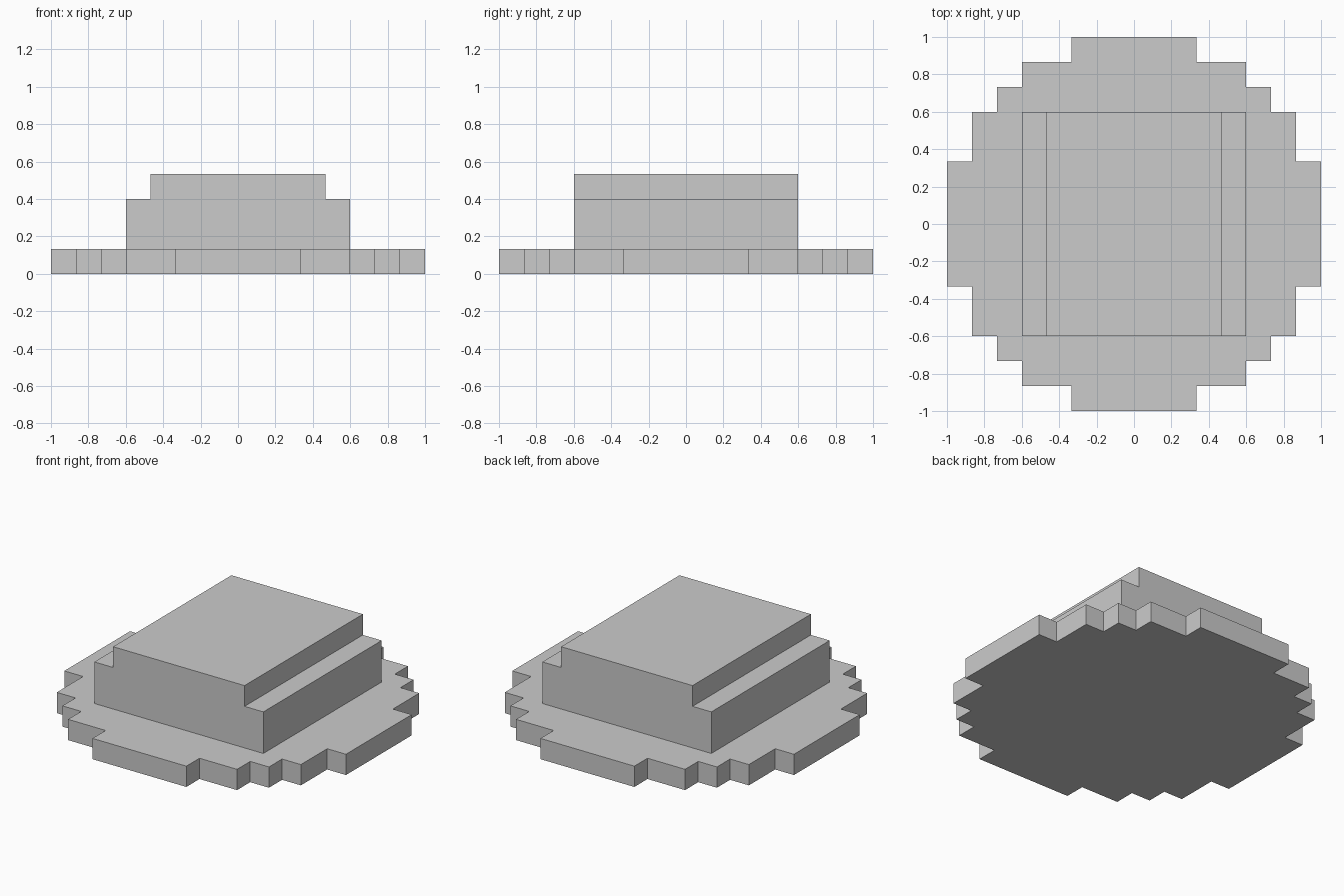
import bpy
import bmesh
from mathutils import Vector

if "Cube" in bpy.data.objects:
    bpy.data.objects.remove(bpy.data.objects["Cube"])

U = 2 / 15  # one block of the stepped grid


def extrude_outline(name, points, direction):
    """Make a closed solid by extruding a flat outline."""
    bm = bmesh.new()
    face = bm.faces.new([bm.verts.new(p) for p in points])
    ext = bmesh.ops.extrude_face_region(bm, geom=[face], use_keep_orig=True)
    moved = [g for g in ext["geom"] if isinstance(g, bmesh.types.BMVert)]
    bmesh.ops.translate(bm, verts=moved, vec=Vector(direction))
    bmesh.ops.recalc_face_normals(bm, faces=bm.faces)
    mesh = bpy.data.meshes.new(name)
    bm.to_mesh(mesh)
    bm.free()
    obj = bpy.data.objects.new(name, mesh)
    bpy.context.collection.objects.link(obj)
    return obj


# Brim: one stepped quarter, turned four times into a blocky disc
quarter = [(7.5, 2.5), (6.5, 2.5), (6.5, 4.5), (5.5, 4.5), (5.5, 5.5),
           (4.5, 5.5), (4.5, 6.5), (2.5, 6.5), (2.5, 7.5)]
outline = []
for turn in range(4):
    outline += [(x * U, y * U, 0) for x, y in quarter]
    quarter = [(-y, x) for x, y in quarter]
extrude_outline("brim", outline, (0, 0, U))

# Crown: stepped front profile, mirrored and extruded front to back
half = [(4.5, 1), (4.5, 3), (3.5, 3), (3.5, 4)]
profile = half + [(-x, z) for x, z in reversed(half)]
extrude_outline("crown", [(x * U, -4.5 * U, z * U) for x, z in profile], (0, 9 * U, 0))
